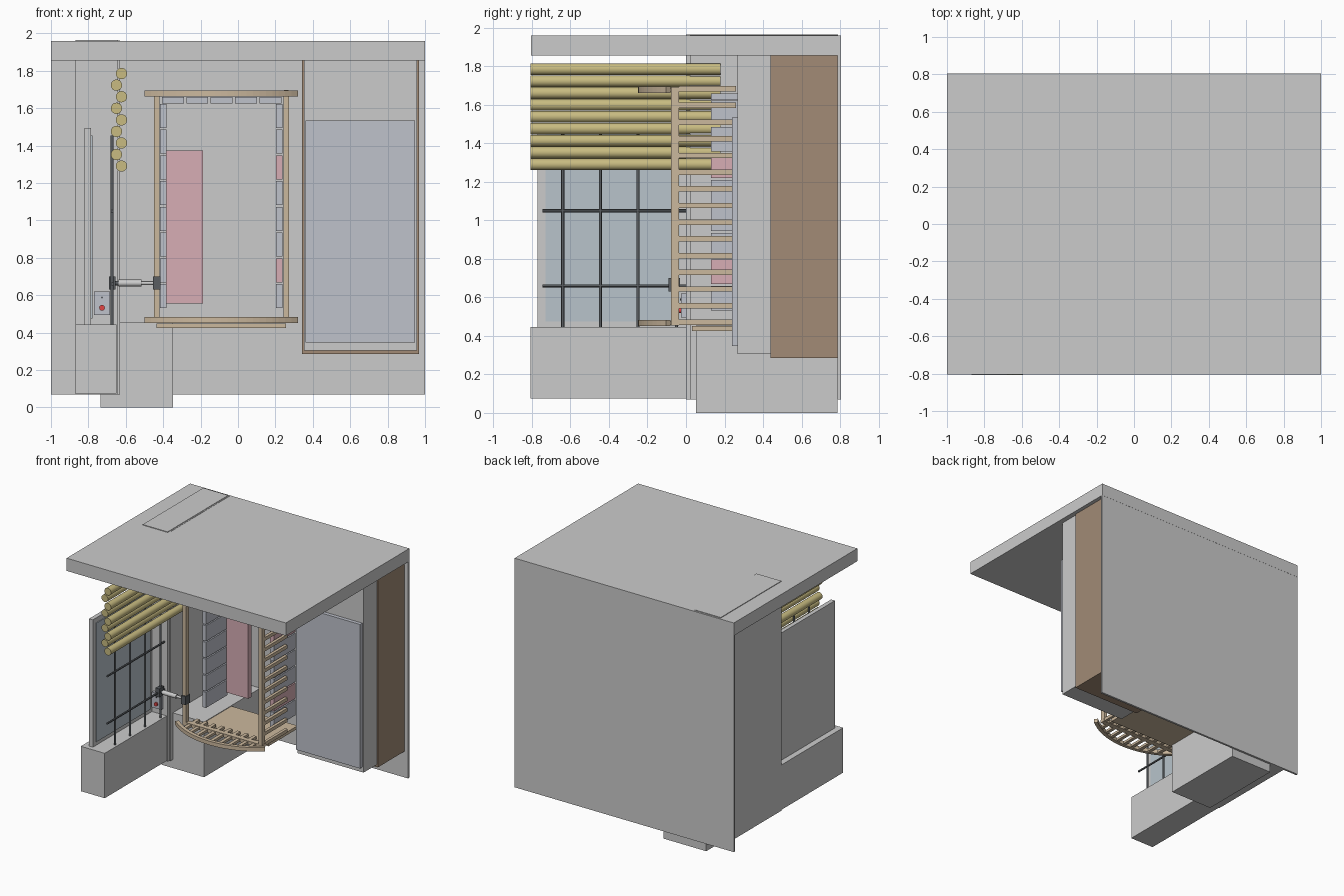
import bpy, math

if "Cube" in bpy.data.objects:
    bpy.data.objects.remove(bpy.data.objects["Cube"])

def mat(name, r, g, b):
    m = bpy.data.materials.new(name)
    m.diffuse_color = (r, g, b, 1)
    m.use_nodes = True
    m.node_tree.nodes["Principled BSDF"].inputs["Base Color"].default_value = m.diffuse_color
    return m

WOOD = mat("wood", .60, .48, .34)
GOLD = mat("bamboo", .58, .50, .22)
BROWN = mat("brown", .36, .26, .18)
PINK = mat("pink", .68, .42, .46)
BLUE = mat("blue_grey", .52, .54, .60)
GLASS = mat("glass", .48, .55, .60)
DARK = mat("dark_metal", .10, .11, .12)
RED = mat("red", .75, .06, .06)

def mesh_obj(name, verts, faces, m=None):
    me = bpy.data.meshes.new(name)
    me.from_pydata(verts, [], faces)
    ob = bpy.data.objects.new(name, me)
    bpy.context.collection.objects.link(ob)
    if m:
        me.materials.append(m)
    return ob

QUADS = [(0, 1, 3, 2), (4, 6, 7, 5), (0, 4, 5, 1), (2, 3, 7, 6), (0, 2, 6, 4), (1, 5, 7, 3)]

def box(name, x, y, z, m=None):
    return mesh_obj(name, [(a, b, c) for a in x for b in y for c in z], QUADS, m)

def rod(name, axis, lo, hi, c, r, m=None, n=20):
    """Cylinder along an axis; c holds the other two coordinates in xyz order."""
    k = "xyz".index(axis)
    mid = list(c)
    mid.insert(k, (lo + hi) / 2)
    rot = [(0, math.pi / 2, 0), (math.pi / 2, 0, 0), (0, 0, 0)][k]
    bpy.ops.mesh.primitive_cylinder_add(vertices=n, radius=r, depth=hi - lo, location=mid, rotation=rot)
    ob = bpy.context.object
    ob.name = name
    if m:
        ob.data.materials.append(m)
    bpy.ops.object.shade_smooth_by_angle()
    return ob

# Building shell
box("roof_slab", (-1, 1), (-.805, .805), (1.855, 1.96))
box("back_wall", (-1, 1), (.787, .804), (.07, 1.955))
box("left_wall", (-.87, -.642), (0, .79), (.07, 1.965))
box("left_wall_lining", (-.645, -.632), (.022, .79), (.07, 1.962))
box("parapet", (-.868, -.65), (-.808, 0), (.075, .445))
box("base_block", (-.735, -.347), (.053, .786), (0, .455))

# Window
box("window_frame", (-.82, -.785), (-.77, 0), (.445, 1.495))
box("window_pane", (-.79, -.779), (-.73, -.03), (.475, 1.455), GLASS)

# Window bars
for y in (-.64, -.445, -.25, -.05):
    rod("bar_upright", "z", .44, 1.455, (-.673, y), .008, DARK, 12)
for z in (.66, 1.05):
    rod("bar_crosspiece", "y", -.745, .0, (-.673, z), .008, DARK, 12)

# Zigzag stack of poles
for i in range(9):
    rod("pole", "y", -.808, .18, (-.623 if i % 2 == 0 else -.65, 1.785 - i * .0618), .03, GOLD, 24)

# Right cabinet
box("cabinet_back", (.343, .968), (.44, .787), (.285, 1.855), BROWN)
box("cabinet_body", (.353, .958), (.268, .44), (.305, 1.855))
box("cabinet_door", (.362, .946), (.238, .268), (.347, 1.535), BLUE)

# Bowed rails and slatted decks, bottom and top
CX, SAG, HALF = -.09, .145, .41
R = (HALF ** 2 + SAG ** 2) / (2 * SAG)

def bow_y(x):
    return -.25 + R - math.sqrt(R * R - (x - CX) ** 2)

for z in (.467, 1.678):
    n = 24
    verts, faces = [], []
    for i in range(n + 1):
        x = CX - HALF + 2 * HALF * i / n
        y = bow_y(x)
        a = math.asin((x - CX) / R)
        dx, dy = -math.sin(a) * .03, math.cos(a) * .03
        verts += [(x, y, z - .016), (x + dx, y + dy, z - .016), (x + dx, y + dy, z + .016), (x, y, z + .016)]
        if i:
            p, q = 4 * i - 4, 4 * i
            faces += [(p + j, q + j, q + (j + 1) % 4, p + (j + 1) % 4) for j in range(4)]
    faces += [(0, 1, 2, 3), (4 * n + 3, 4 * n + 2, 4 * n + 1, 4 * n)]
    mesh_obj("bowed_rail", verts, faces, WOOD)
    for i in range(9):
        x = -.385 + i * .0738
        box("deck_slat", (x - .014, x + .014), (bow_y(x) + .015, .035), (z - .01, z + .01), WOOD)
    box("cross_rail", (-.45, .275), (-.078, -.037), (z - .014, z + .014), WOOD)

# Frame posts, side slats and threshold
for x in (-.45, .243):
    box("post", (x, x + .03), (-.078, -.037), (.455, 1.69), WOOD)
for i in range(15):
    z = .47 + i * .0867
    box("side_slat", (.246, .27), (-.037, .26), (z - .014, z + .014), WOOD)
box("threshold", (-.435, .256), (.03, .41), (.425, .45), WOOD)

# Tiled lining of the opening
for i in range(8):
    z = .532 + i * .1375
    for x in (-.417, .203):
        box("jamb_tile", (x, x + .034), (.13, .41), (z, z + .128), PINK if i % 4 == 1 and x > 0 else BLUE)
for i in range(5):
    x = -.407 + i * .1305
    box("lintel_tile", (x, x + .117), (.13, .41), (1.625, 1.66), BLUE)
box("pink_panel", (-.385, -.187), (.40, .44), (.557, 1.375), PINK)

# Door actuator
box("wall_bracket", (-.69, -.655), (-.09, -.03), (.63, .70), DARK)
box("post_bracket", (-.455, -.415), (-.09, -.03), (.63, .70), DARK)
rod("actuator_link", "x", -.66, -.635, (-.06, .665), .012, DARK)
rod("actuator_cylinder", "x", -.64, -.515, (-.06, .665), .018)
rod("actuator_rod", "x", -.52, -.45, (-.06, .665), .01)

# Control box
box("control_box", (-.77, -.685), (-.025, .002), (.495, .62), BLUE)
rod("red_button", "y", -.037, -.02, (-.727, .533), .015, RED)
rod("indicator", "y", -.03, -.02, (-.727, .588), .005, DARK, 12)
